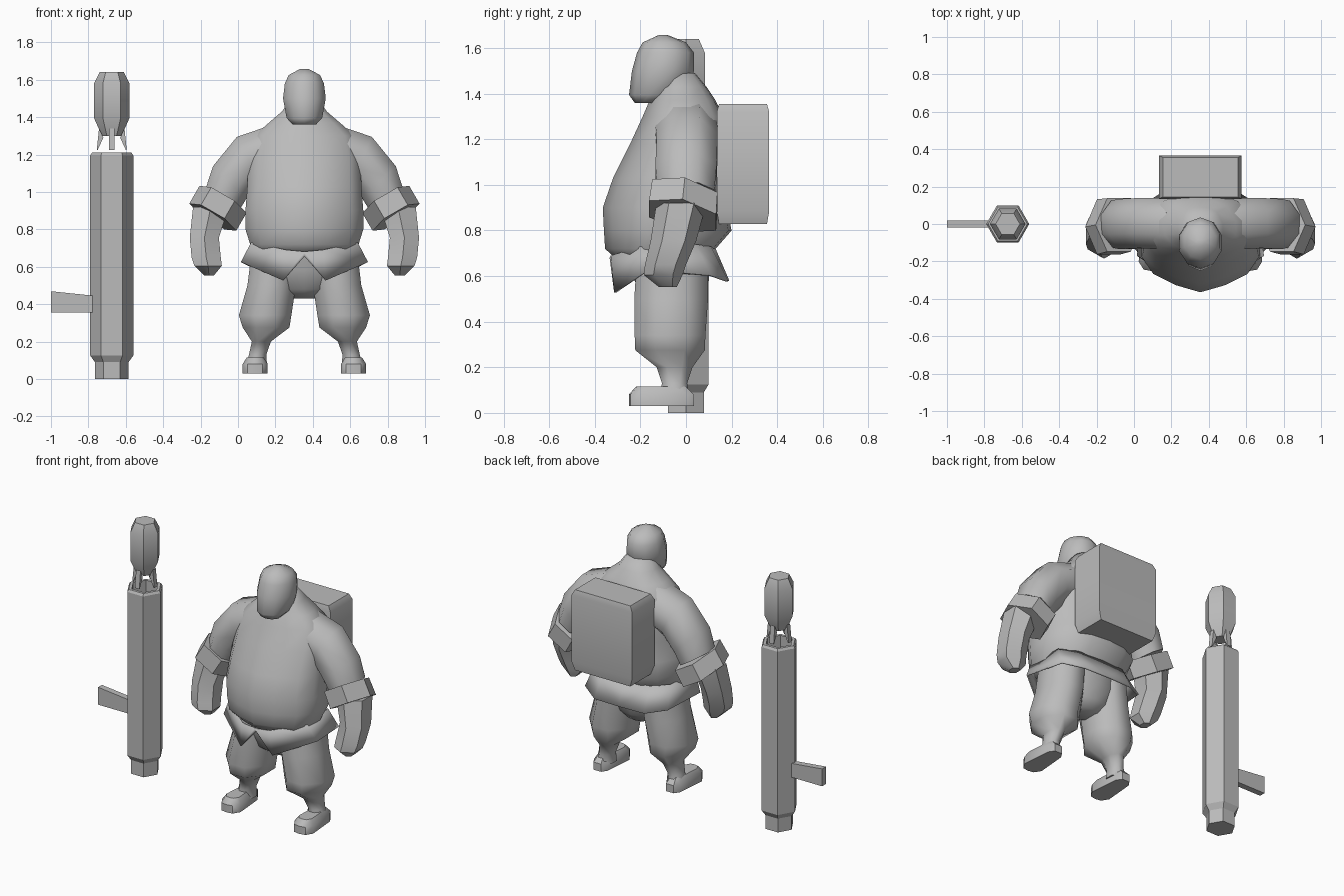
import bpy, bmesh
from math import sin, cos, pi, radians

cube = bpy.data.objects.get("Cube")
if cube:
    bpy.data.objects.remove(cube, do_unlink=True)

grey = bpy.data.materials.new("plain grey")
grey.use_nodes = True
COLOUR = (0.5, 0.5, 0.5, 1)
grey.diffuse_color = COLOUR
grey.node_tree.nodes["Principled BSDF"].inputs["Base Color"].default_value = COLOUR

BODY_X = 0.355
TUBE_X = -0.675


def ngon(n, turn=0.0):
    return [(cos(turn + 2 * pi * i / n), sin(turn + 2 * pi * i / n)) for i in range(n)]


def mirrored(half):
    """Close a half outline (front to back) with its reflection."""
    return half + [(-a, b) for a, b in reversed(half[1:-1])]


def finish(name, bm, x=0.0, angle=30, mirror=False):
    bmesh.ops.recalc_face_normals(bm, faces=bm.faces[:])
    mesh = bpy.data.meshes.new(name)
    bm.to_mesh(mesh)
    bm.free()
    mesh.materials.append(grey)
    for p in mesh.polygons:
        p.use_smooth = True
    mesh.set_sharp_from_angle(angle=radians(angle))
    ob = bpy.data.objects.new(name, mesh)
    ob.location.x = x
    bpy.context.collection.objects.link(ob)
    if mirror:
        ob.modifiers.new("Mirror", 'MIRROR').use_mirror_merge = False
    return ob


def loft(name, shape, rings, x=0.0, angle=30, mirror=False, slope=0.0):
    """Skin rings of (cx, cy, cz, radius across, radius deep, tilt in degrees)."""
    bm = bmesh.new()
    loops = []
    for cx, cy, cz, ru, rv, *tilt in rings:
        t = radians(tilt[0]) if tilt else 0.0
        loops.append([bm.verts.new((cx + a * ru * cos(t), cy + b * rv,
                                    cz + a * ru * sin(t) + slope * b * rv))
                      for a, b in shape])
    n = len(shape)
    for lo, hi in zip(loops, loops[1:]):
        for i in range(n):
            j = (i + 1) % n
            bm.faces.new((lo[i], lo[j], hi[j], hi[i]))
    bm.faces.new(loops[0][::-1])
    bm.faces.new(loops[-1])
    return finish(name, bm, x, angle, mirror)


def centred(rows):
    """Turn (z, half width, front y, back y) into loft rings."""
    return [(0, (f + b) / 2, z, w, (b - f) / 2) for z, w, f, b in rows]


# Torso with a full belly, rising into the neck
belly = mirrored([(0, -1), (0.42, -0.86), (0.8, -0.64), (1, -0.3),
                  (1, 0.2), (0.75, 0.75), (0.4, 0.95), (0, 1)])
loft("torso", belly, centred([
    (0.66, 0.26, -0.29, 0.11), (0.72, 0.29, -0.355, 0.13), (0.8, 0.315, -0.36, 0.2),
    (0.9, 0.315, -0.365, 0.18), (1.03, 0.305, -0.32, 0.17), (1.18, 0.30, -0.245, 0.18),
    (1.3, 0.27, -0.19, 0.165), (1.37, 0.19, -0.16, 0.13), (1.43, 0.12, -0.13, 0.09),
    (1.49, 0.08, -0.1, 0.04)]), BODY_X, 60)

# Head, leaning forward
loft("head", ngon(10, pi / 2), centred([
    (1.36, 0.065, -0.225, -0.12), (1.395, 0.1, -0.25, 0.0), (1.5, 0.12, -0.237, 0.035),
    (1.58, 0.11, -0.215, 0.035), (1.625, 0.088, -0.19, 0.0),
    (1.657, 0.025, -0.12, -0.08)]), BODY_X, 65)

# Sleeves, cuffs and forearms ending in fists
loft("sleeves", ngon(8, pi / 8), [
    (0.15, 0.0, 1.23, 0.14, 0.15, 75), (0.30, 0.005, 1.175, 0.145, 0.145, 63),
    (0.40, 0.0, 1.05, 0.135, 0.145, 45), (0.44, 0.0, 0.955, 0.115, 0.135, 32)],
    BODY_X, 60, True)
loft("cuffs", ngon(6), [
    (0.435, -0.005, 0.96, 0.145, 0.165, 30), (0.49, -0.015, 0.865, 0.145, 0.17, 30)],
    BODY_X, 30, True, -0.2)
loft("forearms", ngon(6, pi / 6), [
    (0.50, -0.02, 0.92, 0.11, 0.11), (0.535, -0.055, 0.755, 0.09, 0.1),
    (0.525, -0.09, 0.65, 0.09, 0.09), (0.515, -0.1, 0.605, 0.085, 0.085),
    (0.51, -0.08, 0.553, 0.03, 0.04)], BODY_X, 40, True)

# Jacket skirt, parted at the front
top_edge = [(0, -0.335, 0.68), (0.1, -0.33, 0.69), (0.285, -0.2, 0.73),
            (0.27, 0.04, 0.74), (0.17, 0.11, 0.73), (0, 0.13, 0.72)]
hem = [(0, -0.32, 0.655), (0.115, -0.315, 0.527), (0.34, -0.17, 0.625),
       (0.30, 0.11, 0.605), (0.18, 0.185, 0.58), (0, 0.19, 0.58)]
bm = bmesh.new()
upper, lower = ([bm.verts.new(p) for p in edge] for edge in (top_edge, hem))
for i in range(len(hem) - 1):
    bm.faces.new((upper[i], lower[i], lower[i + 1], upper[i + 1]))
skirt = finish("jacket_skirt", bm, BODY_X, 30, True)
skirt.modifiers["Mirror"].use_mirror_merge = True
skirt.modifiers.new("Thickness", 'SOLIDIFY').thickness = 0.01

# Baggy trousers
loft("trouser_seat", ngon(12), centred([
    (0.43, 0.09, -0.12, 0.03), (0.48, 0.17, -0.19, 0.07),
    (0.58, 0.25, -0.225, 0.1), (0.7, 0.26, -0.25, 0.11)]), BODY_X, 60)
loft("trouser_legs", ngon(8, pi / 8), [
    (0.16, -0.06, 0.66, 0.135, 0.17), (0.175, -0.065, 0.5, 0.14, 0.175),
    (0.21, -0.07, 0.34, 0.152, 0.168), (0.205, -0.07, 0.275, 0.135, 0.165),
    (0.23, -0.05, 0.2, 0.055, 0.085), (0.25, -0.05, 0.13, 0.05, 0.06),
    (0.255, -0.05, 0.07, 0.06, 0.07)], BODY_X, 60, True)

# Shoes
sole = mirrored([(0, -1), (0.6, -0.95), (1, -0.65), (0.85, 0.2), (0.75, 0.75), (0.4, 1), (0, 1)])
loft("shoes", sole, [
    (0.263, -0.108, 0.03, 0.067, 0.143), (0.263, -0.108, 0.08, 0.067, 0.143),
    (0.263, -0.11, 0.115, 0.045, 0.11)], BODY_X, 40, True)

# Backpack
square = [(-1, -1), (1, -1), (1, 1), (-1, 1)]
loft("backpack", square, [
    (0, 0.25, 0.828, 0.2, 0.105), (0, 0.25, 0.885, 0.22, 0.115),
    (0, 0.25, 1.32, 0.22, 0.115), (0, 0.25, 1.355, 0.2, 0.105)], BODY_X)

# Launch tube: hollow six-sided barrel with a narrow foot and a side handle
hexagon = ngon(6)
loft("launch_tube", hexagon, [
    (0, 0, z, r, r) for z, r in
    [(0, 0.09), (0.09, 0.09), (0.125, 0.115), (1.195, 0.115), (1.21, 0.105),
     (1.21, 0.085), (0.95, 0.085)]], TUBE_X)
handle = loft("tube_handle", square, [
    (-0.325, 0, 0.412, 0.057, 0.02, 90), (-0.095, 0, 0.4, 0.045, 0.02, 90)], TUBE_X)

# Rocket above the tube
loft("rocket", hexagon, [
    (0, 0, z, r, r) for z, r in
    [(1.3, 0.052), (1.395, 0.095), (1.58, 0.095), (1.64, 0.065)]], TUBE_X)

# Four swept fins
bm = bmesh.new()
outline = [(0.045, 1.29), (0.068, 1.34), (0.08, 1.225), (0.075, 1.225)]
for k in range(4):
    c, s = cos(k * pi / 2), sin(k * pi / 2)
    sides = [[bm.verts.new((r * c - w * s, r * s + w * c, z)) for r, z in outline]
             for w in (-0.016, 0.016)]
    bm.faces.new(sides[0])
    bm.faces.new(sides[1][::-1])
    for i in range(4):
        j = (i + 1) % 4
        bm.faces.new((sides[0][i], sides[1][i], sides[1][j], sides[0][j]))
finish("rocket_fins", bm, TUBE_X)
